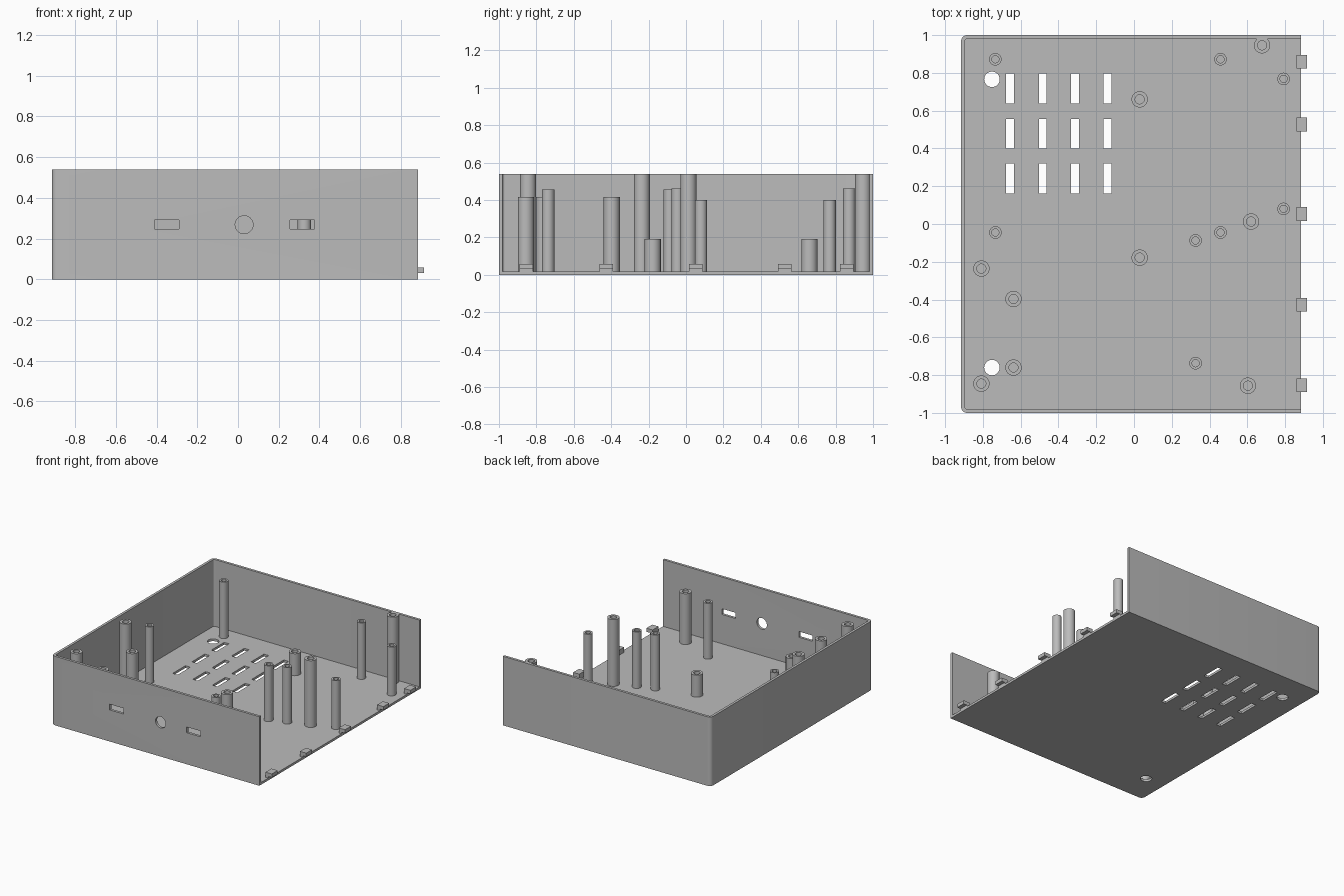
import bpy, bmesh, math

if "Cube" in bpy.data.objects:
    bpy.data.objects.remove(bpy.data.objects["Cube"], do_unlink=True)

LEFT, RIGHT, HALF, HEIGHT = -0.915, 0.885, 1.0, 0.54
WALL, FLOOR = 0.02, 0.018

grey = bpy.data.materials.new("plain_grey")
grey.use_nodes = True
grey.diffuse_color = (0.5, 0.5, 0.5, 1)
grey.node_tree.nodes["Principled BSDF"].inputs["Base Color"].default_value = (0.5, 0.5, 0.5, 1)


def make(name, bm):
    bmesh.ops.recalc_face_normals(bm, faces=bm.faces)
    mesh = bpy.data.meshes.new(name)
    bm.to_mesh(mesh)
    bm.free()
    mesh.materials.append(grey)
    ob = bpy.data.objects.new(name, mesh)
    bpy.context.collection.objects.link(ob)
    return ob


def add_prism(bm, outline, z0, z1):
    low = [bm.verts.new((x, y, z0)) for x, y in outline]
    high = [bm.verts.new((x, y, z1)) for x, y in outline]
    bm.faces.new(low[::-1])
    bm.faces.new(high)
    n = len(low)
    for i in range(n):
        j = (i + 1) % n
        bm.faces.new((low[i], low[j], high[j], high[i]))


def rect(x0, x1, y0, y1):
    return [(x0, y0), (x1, y0), (x1, y1), (x0, y1)]


def circle(x, y, r, n=32):
    return [(x + r * math.cos(math.tau * i / n), y + r * math.sin(math.tau * i / n)) for i in range(n)]


def tray_outline(x0, x1, half, r, steps=6):
    """Rectangle whose two corners at x0 are rounded."""
    pts = [(x1, -half), (x1, half)]
    for sign, start in ((1, math.pi / 2), (-1, math.pi)):
        for i in range(steps + 1):
            a = start + i * math.pi / 2 / steps
            pts.append((x0 + r + r * math.cos(a), sign * (half - r) + r * math.sin(a)))
    return pts


def smooth(ob):
    bpy.ops.object.select_all(action="DESELECT")
    ob.select_set(True)
    bpy.context.view_layer.objects.active = ob
    bpy.ops.object.shade_smooth_by_angle(angle=math.radians(30))


def cut(ob, cutter):
    mod = ob.modifiers.new("cut", "BOOLEAN")
    mod.operation, mod.solver, mod.object = "DIFFERENCE", "EXACT", cutter
    cutter.hide_render = True
    bpy.context.view_layer.objects.active = ob
    bpy.ops.object.modifier_apply(modifier=mod.name)
    bpy.data.objects.remove(cutter, do_unlink=True)


# Tray with three walls, open at +x
bm = bmesh.new()
add_prism(bm, tray_outline(LEFT, RIGHT, HALF, 0.03), 0, HEIGHT)
tray = make("tray", bm)
bm = bmesh.new()
add_prism(bm, tray_outline(LEFT + WALL, RIGHT + 0.2, HALF - WALL, 0.012), FLOOR, HEIGHT + 0.2)
cut(tray, make("cavity_cutter", bm))

# Vent slots and two round holes through the floor
bm = bmesh.new()
for x in (-0.657, -0.483, -0.313, -0.141):
    for y in (0.718, 0.478, 0.24):
        add_prism(bm, rect(x - 0.021, x + 0.021, y - 0.079, y + 0.079), -0.1, 0.1)
for y in (0.766, -0.76):
    add_prism(bm, circle(-0.752, y, 0.041), -0.1, 0.1)
cut(tray, make("floor_cutter", bm))

# Two slots and a round hole through the front wall
bm = bmesh.new()
for x in (-0.351, 0.316):
    add_prism(bm, rect(x - 0.06, x + 0.06, 0.247, 0.292), -0.1, 0.1)
add_prism(bm, circle(0.03, 0.268, 0.044), -0.1, 0.1)
for v in bm.verts:
    x, y, z = v.co
    v.co = (x, z - HALF, y)
cut(tray, make("front_wall_cutter", bm))
smooth(tray)


# Hollow posts
def post(name, x, y, r, bore, top):
    bm = bmesh.new()
    rings = []
    for radius, z in ((r, FLOOR), (r, top), (bore, top), (bore, FLOOR)):
        rings.append([bm.verts.new((px, py, z)) for px, py in circle(x, y, radius)])
    n = len(rings[0])
    for k in range(4):
        a, b = rings[k], rings[(k + 1) % 4]
        for i in range(n):
            j = (i + 1) % n
            bm.faces.new((a[i], a[j], b[j], b[i]))
    smooth(make(name, bm))


THIN = {
    0.46: [(-0.734, 0.872), (0.458, 0.872), (-0.734, -0.045), (0.458, -0.045)],
    0.455: [(0.326, -0.087), (0.326, -0.737)],
    0.40: [(0.792, 0.768), (0.792, 0.08)],
}
THICK = {
    HEIGHT: [(0.678, 0.946), (0.62, 0.013), (-0.808, -0.236), (-0.808, -0.845)],
    0.415: [(-0.638, -0.397), (-0.638, -0.76), (0.603, -0.856)],
    0.19: [(0.03, 0.66), (0.03, -0.178)],
}
for label, table, r, bore in (("thin_post", THIN, 0.033, 0.019), ("thick_post", THICK, 0.043, 0.024)):
    for top, places in table.items():
        for x, y in places:
            post(label, x, y, r, bore, top)

# Locating tabs along the open edge, each on a small foot
for y in (0.86, 0.527, 0.053, -0.427, -0.853):
    bm = bmesh.new()
    add_prism(bm, rect(0.861, 0.915, y - 0.036, y + 0.036), 0.03, 0.058)
    add_prism(bm, rect(0.861, RIGHT, y - 0.036, y + 0.036), FLOOR, 0.03)
    make("edge_tab", bm)
